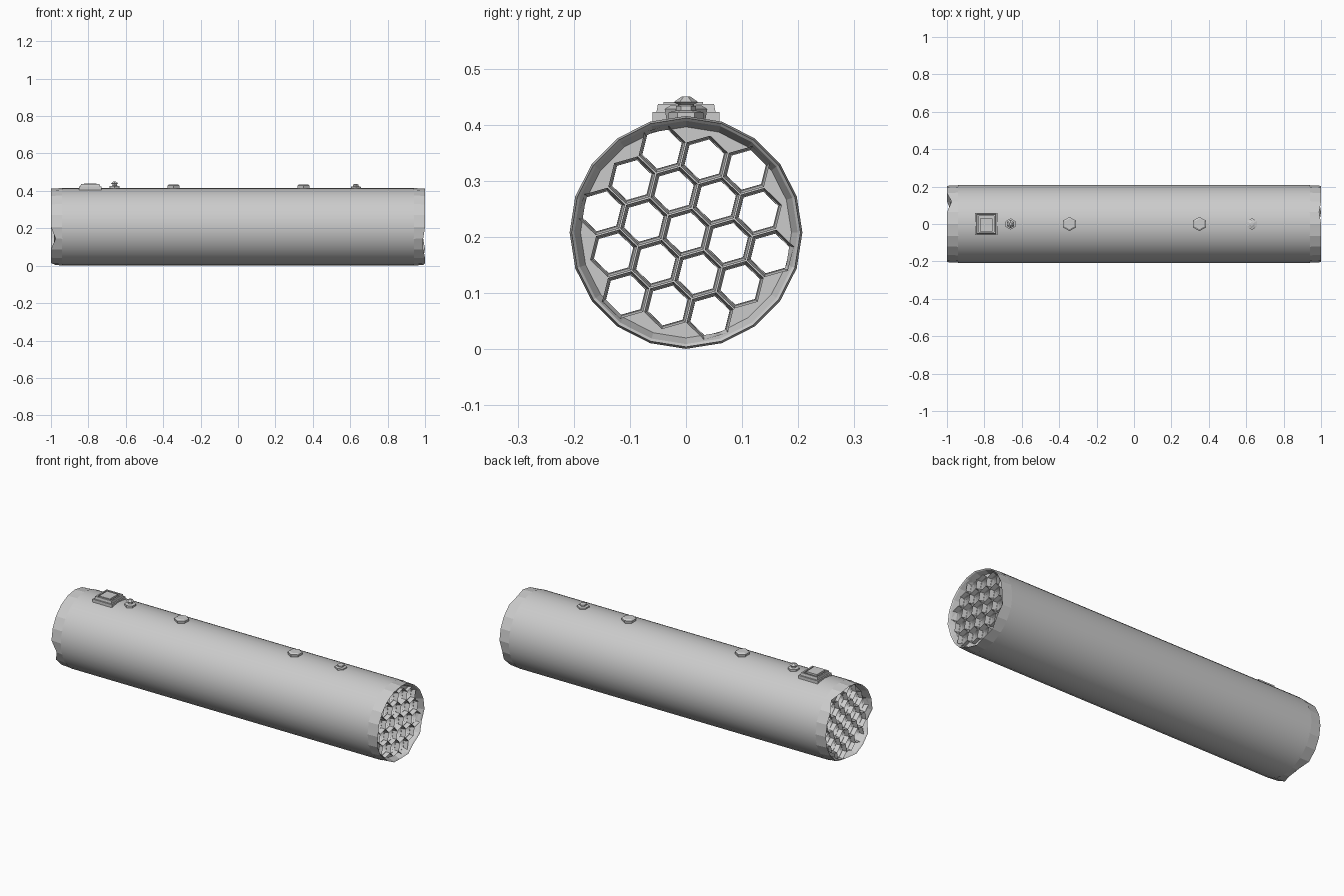
import bpy, bmesh, math, random
from mathutils import Vector, Matrix

if "Cube" in bpy.data.objects:
    bpy.data.objects.remove(bpy.data.objects["Cube"])

random.seed(4)
CZ, R = 0.208, 0.208
PITCH, TILT = 0.0775, math.radians(-14)


def make(name, bm, smooth=None):
    bmesh.ops.recalc_face_normals(bm, faces=bm.faces[:])
    me = bpy.data.meshes.new(name)
    bm.to_mesh(me)
    bm.free()
    ob = bpy.data.objects.new(name, me)
    bpy.context.collection.objects.link(ob)
    if smooth:
        bpy.ops.object.select_all(action='DESELECT')
        ob.select_set(True)
        bpy.context.view_layer.objects.active = ob
        bpy.ops.object.shade_smooth_by_angle(angle=math.radians(smooth))
    return ob


def loft(bm, rings, closed=False):
    """Skin a list of point rings that have equal counts."""
    vs = [[bm.verts.new(p) for p in r] for r in rings]
    pairs = list(zip(vs, vs[1:])) + ([(vs[-1], vs[0])] if closed else [])
    for a, b in pairs:
        for i in range(len(a)):
            j = (i + 1) % len(a)
            bm.faces.new((a[i], a[j], b[j], b[i]))
    return vs


def ring_x(x, r, n, cy=0, cz=CZ, start=0.0):
    return [Vector((x, cy + r * math.cos(start + math.tau * i / n),
                    cz + r * math.sin(start + math.tau * i / n))) for i in range(n)]


def stud(name, x, profile, n, turn=0.0):
    """Small turned fitting standing on top of the tube; profile is (radius, z)."""
    bm = bmesh.new()
    vs = loft(bm, [[(x + r * math.cos(turn + math.tau * i / n),
                     r * math.sin(turn + math.tau * i / n), z) for i in range(n)]
                   for r, z in profile])
    bm.faces.new(vs[-1])
    make(name, bm)


def box(name, x0, x1, y0, y1, z0, z1):
    bm = bmesh.new()
    bmesh.ops.create_cube(bm, size=1)
    bmesh.ops.scale(bm, vec=(x1 - x0, y1 - y0, z1 - z0), verts=bm.verts)
    bmesh.ops.translate(bm, vec=((x0 + x1) / 2, (y0 + y1) / 2, (z0 + z1) / 2), verts=bm.verts)
    make(name, bm)


# centres of the 19 channels on a tilted hexagonal lattice
cells = []
for a in range(-2, 3):
    for b in range(-2, 3):
        if abs(a + b) <= 2:
            p = Vector((a + b / 2, b * math.sqrt(3) / 2)) * PITCH
            p.rotate(Matrix.Rotation(TILT, 2))
            cells.append(p)

# outer housing
bm = bmesh.new()
loft(bm, [ring_x(-0.94, R, 32), ring_x(0.94, R, 32)])
make("housing_tube", bm, 40)

# end collars with a slightly uneven rim and a sloped inner bowl
N = 20
for side, label, dip in ((-1, "left", 0.025), (1, "right", 0.01)):
    rings = [ring_x(side * x, r, N) for x, r in
             ((0.935, 0.2075), (1.0, 0.204), (0.995, 0.199), (0.962, 0.188))]
    for i in range(N):
        d = random.choice((0, 0, dip))
        rings[1][i].x -= side * d
        rings[2][i].x -= side * d
    bm = bmesh.new()
    loft(bm, rings)
    make(label + "_collar", bm)

    # flared mouths of the channels
    bm = bmesh.new()
    for c in cells:
        loft(bm, [ring_x(side * x, r, 6, c.x, CZ + c.y, TILT + math.pi / 6)
                  for x, r in ((0.985, 0.0435), (0.95, 0.0365))])
    make(label + "_channel_mouths", bm)

# core pierced by the channels from end to end
cu = bpy.data.curves.new("channel_core", 'CURVE')
cu.dimensions = '2D'
cu.fill_mode = 'BOTH'
cu.extrude = 0.962
outlines = [(Vector((0, 0)), 0.2, 28, 0)] + [(c, 0.037, 6, TILT + math.pi / 6) for c in cells]
for c, r, n, s in outlines:
    sp = cu.splines.new('POLY')
    sp.points.add(n - 1)
    for i, p in enumerate(sp.points):
        t = s + math.tau * i / n
        p.co = (c.x + r * math.cos(t), c.y + r * math.sin(t), 0, 1)
    sp.use_cyclic_u = True
core = bpy.data.objects.new("channel_core", cu)
core.rotation_euler = (math.pi / 2, 0, math.pi / 2)
core.location = (0, 0, CZ)
bpy.context.collection.objects.link(core)
bpy.ops.object.select_all(action='DESELECT')
core.select_set(True)
bpy.context.view_layer.objects.active = core
bpy.ops.object.convert(target='MESH')

# square port on top: base plate, raised frame, block
box("port_plate", -0.85, -0.73, -0.06, 0.06, 0.400, 0.423)
bm = bmesh.new()
loft(bm, [[(-0.79 + sx * h, sy * h, z) for sx, sy in ((-1, -1), (1, -1), (1, 1), (-1, 1))]
          for h, z in ((0.053, 0.42), (0.05, 0.437), (0.042, 0.437), (0.042, 0.422))])
make("port_frame", bm)
box("port_block", -0.823, -0.757, -0.04, 0.03, 0.415, 0.44)

# fittings along the top line
stud("vent_knob", -0.66, ((0.03, 0.41), (0.03, 0.425), (0.014, 0.428),
                          (0.014, 0.436), (0.022, 0.44), (0.008, 0.45)), 6, 0.5)
for x, label in ((-0.345, "left"), (0.35, "right")):
    stud(label + "_hex_boss", x, ((0.033, 0.40), (0.038, 0.428), (0.028, 0.434)), 6, math.pi / 6)
stud("small_bolt", 0.63, ((0.031, 0.40), (0.031, 0.422), (0.018, 0.425),
                          (0.018, 0.433), (0.010, 0.436)), 6, math.pi / 6)
